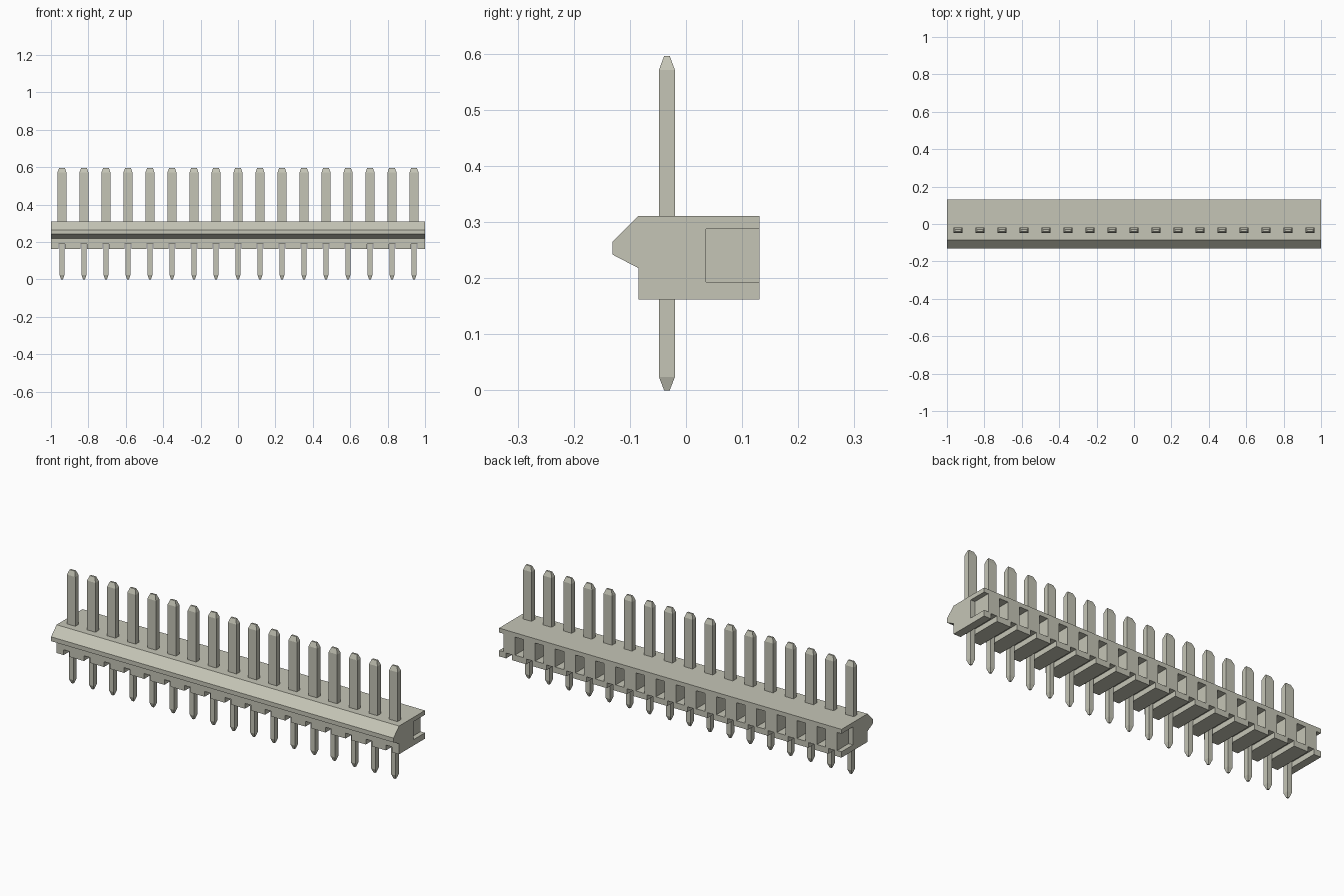
import bpy, bmesh

if "Cube" in bpy.data.objects:
    bpy.data.objects.remove(bpy.data.objects["Cube"])

COUNT = 17
PITCH = 2 / COUNT
PIN_X = [(i - (COUNT - 1) / 2) * PITCH for i in range(COUNT)]
PIN_Y = -0.034

grey = bpy.data.materials.new("warm grey")
grey.use_nodes = True
colour = (0.56, 0.56, 0.47, 1)
grey.diffuse_color = colour
grey.node_tree.nodes["Principled BSDF"].inputs["Base Color"].default_value = colour


def make_object(name, bm):
    bmesh.ops.recalc_face_normals(bm, faces=bm.faces)
    mesh = bpy.data.meshes.new(name)
    bm.to_mesh(mesh)
    bm.free()
    mesh.materials.append(grey)
    obj = bpy.data.objects.new(name, mesh)
    bpy.context.collection.objects.link(obj)
    return obj


def loft(bm, rings):
    """Skin a stack of vertex loops and cap both ends."""
    loops = [[bm.verts.new(p) for p in ring] for ring in rings]
    n = len(loops[0])
    for a, b in zip(loops, loops[1:]):
        for i in range(n):
            j = (i + 1) % n
            bm.faces.new((a[i], a[j], b[j], b[i]))
    bm.faces.new(loops[0])
    bm.faces.new(loops[-1])


def rect(cx, cy, hx, hy, z):
    return [(cx - hx, cy - hy, z), (cx + hx, cy - hy, z),
            (cx + hx, cy + hy, z), (cx - hx, cy + hy, z)]


def box(bm, cx, hx, y0, y1, z0, z1):
    cy, hy = (y0 + y1) / 2, (y1 - y0) / 2
    loft(bm, [rect(cx, cy, hx, hy, z) for z in (z0, z1)])


# Housing: side profile with the locking ridge, extruded along x
profile = [(-0.085, 0.162), (-0.085, 0.218), (-0.131, 0.242), (-0.131, 0.265),
           (-0.085, 0.311), (0.131, 0.311), (0.131, 0.162)]
bm = bmesh.new()
loft(bm, [[(x, y, z) for y, z in profile] for x in (-1, 1)])
housing = make_object("housing", bm)

# Cutters: rear pockets between pins (half pockets at the ends), grooves below
bm = bmesh.new()
for i in range(COUNT + 1):
    box(bm, -1 + i * PITCH, 0.025, 0.036, 0.2, 0.193, 0.288)
for x in PIN_X:
    box(bm, x, 0.0175, -0.2, 0.2, 0.1, 0.19)
cutter = make_object("housing_cutter", bm)
cutter.hide_render = True

cut = housing.modifiers.new("pockets", "BOOLEAN")
cut.operation = "DIFFERENCE"
cut.solver = "EXACT"
cut.object = cutter
bpy.context.view_layer.objects.active = housing
bpy.ops.object.modifier_apply(modifier=cut.name)
bpy.data.objects.remove(cutter)

# Pins: narrow tail, wide blade, tapered at both ends
# (z, half width in x, half width in y)
sections = [(0, 0.005, 0.005), (0.024, 0.0128, 0.0142), (0.25, 0.0128, 0.0142),
            (0.25, 0.0245, 0.0142), (0.571, 0.0245, 0.0142), (0.596, 0.015, 0.005)]
for i, x in enumerate(PIN_X):
    bm = bmesh.new()
    loft(bm, [rect(x, PIN_Y, hx, hy, z) for z, hx, hy in sections])
    make_object(f"pin_{i + 1}", bm)
